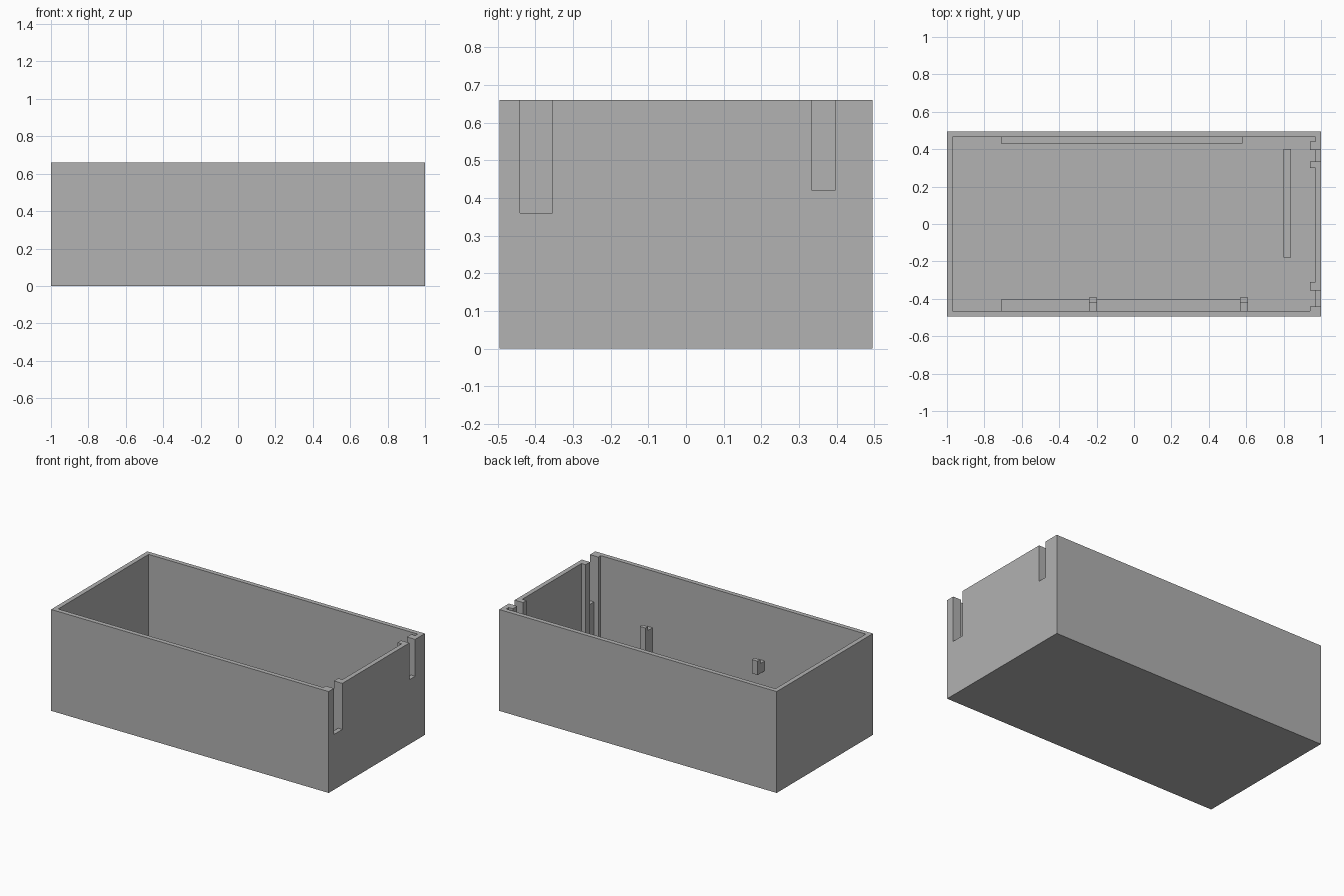
import bpy
import bmesh

if "Cube" in bpy.data.objects:
    bpy.data.objects.remove(bpy.data.objects["Cube"], do_unlink=True)

# Overall sizes
HX, HY, HEIGHT = 1.0, 0.495, 0.66
WALL = 0.03
IN_X, IN_Y = HX - WALL, HY - WALL
RAIL_TOP = 0.1
SINK = 0.005  # small overlap where parts meet the shell

grey = bpy.data.materials.new("plain_grey")
grey.use_nodes = True
grey.diffuse_color = (0.445, 0.445, 0.445, 1)
grey.node_tree.nodes["Principled BSDF"].inputs["Base Color"].default_value = grey.diffuse_color


def box(name, x, y, z):
    """Box spanning the given (low, high) ranges."""
    bm = bmesh.new()
    bmesh.ops.create_cube(bm, size=1)
    for v in bm.verts:
        v.co = [lo + (c + 0.5) * (hi - lo) for c, (lo, hi) in zip(v.co, (x, y, z))]
    mesh = bpy.data.meshes.new(name)
    bm.to_mesh(mesh)
    bm.free()
    mesh.materials.append(grey)
    obj = bpy.data.objects.new(name, mesh)
    bpy.context.collection.objects.link(obj)
    return obj


def cut(target, cutter):
    """Subtract the cutter from the target and discard it."""
    cutter.hide_render = True
    mod = target.modifiers.new("cut", "BOOLEAN")
    mod.operation = "DIFFERENCE"
    mod.solver = "EXACT"
    mod.object = cutter
    bpy.context.view_layer.objects.active = target
    bpy.ops.object.modifier_apply(modifier=mod.name)
    bpy.data.objects.remove(cutter, do_unlink=True)


# Open box shell
shell = box("box_shell", (-HX, HX), (-HY, HY), (0, HEIGHT))
cut(shell, box("cavity", (-IN_X, IN_X), (-IN_Y, IN_Y), (WALL, HEIGHT + 0.1)))

# Slots in the end wall, each flanked by two full-height guide ribs
slots = {
    "front": ((-0.44, -0.355), 0.36, (-IN_Y - SINK, -0.31)),
    "back": ((0.335, 0.395), 0.42, (0.30, 0.44)),
}
for side, ((y0, y1), bottom, (rib0, rib1)) in slots.items():
    cut(shell, box("slot", (IN_X - 0.01, HX + 0.1), (y0, y1), (bottom, HEIGHT + 0.1)))
    for part, span in (("outer", (rib0, y0)), ("inner", (y1, rib1))):
        box(f"{side}_slot_{part}_rib", (0.94, IN_X), span, (WALL - SINK, HEIGHT))

# Low rails on the floor
floor_z = (WALL - SINK, RAIL_TOP)
box("back_rail", (-0.71, 0.58), (0.43, IN_Y + SINK), floor_z)
box("front_rail", (-0.71, 0.58), (-IN_Y - SINK, -0.405), floor_z)
box("end_rail", (0.80, 0.84), (-0.18, 0.40), floor_z)

# Hooks on the front wall: a shelf with a raised lip
for name, x, bottom in (("tall_hook", 0.588, WALL - SINK), ("short_hook", -0.22, 0.225)):
    span = (x - 0.021, x + 0.021)
    box(f"{name}_shelf", span, (-IN_Y - SINK, -0.42), (bottom, 0.29))
    box(f"{name}_lip", span, (-0.42, -0.394), (bottom, 0.315))
